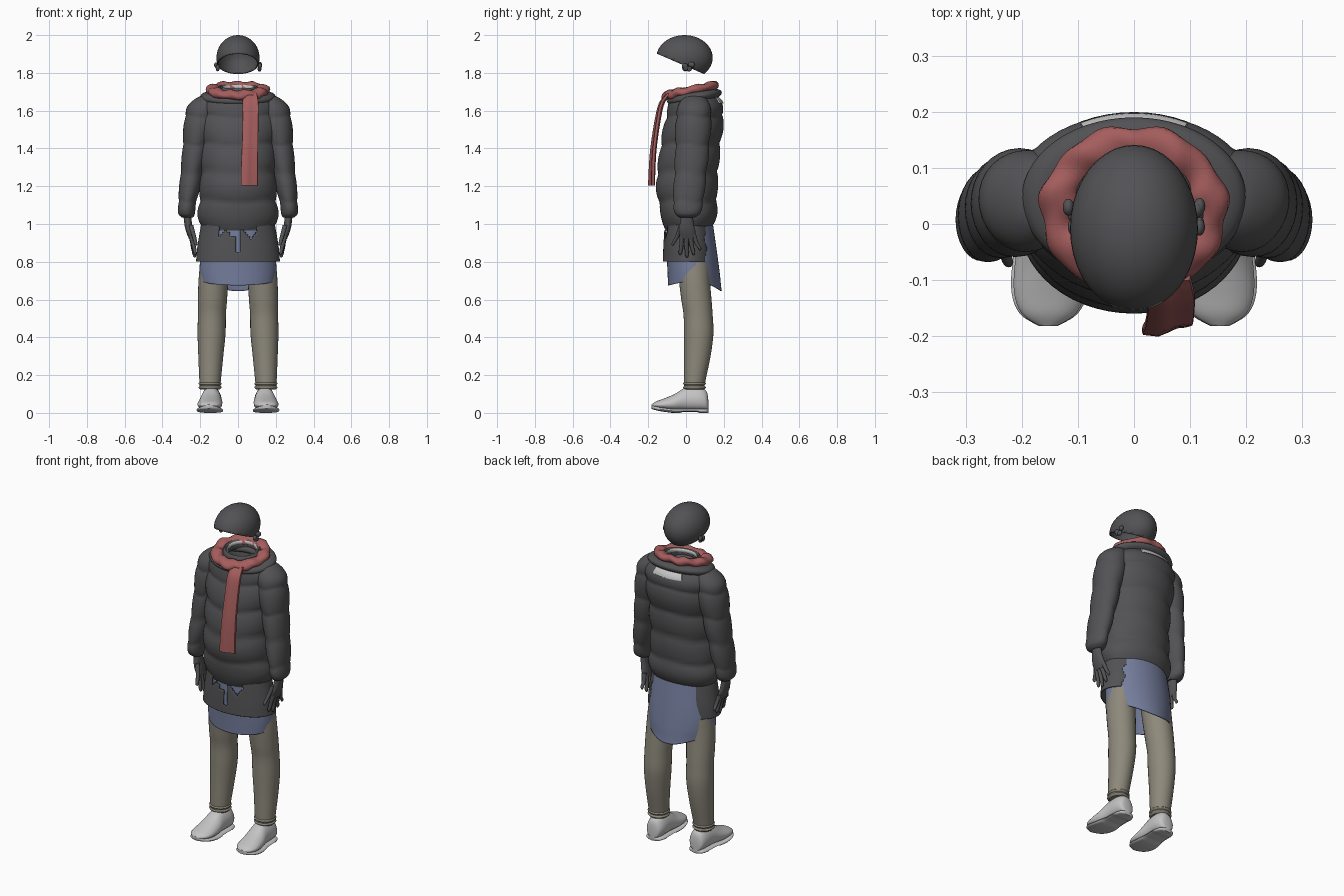
import bpy, bmesh, math, random
from math import sin, cos, pi
from mathutils import Vector

if "Cube" in bpy.data.objects:
    bpy.data.objects.remove(bpy.data.objects["Cube"])
random.seed(4)


def material(name, r, g, b):
    m = bpy.data.materials.new(name)
    m.use_nodes = True
    m.diffuse_color = (r, g, b, 1)
    m.node_tree.nodes["Principled BSDF"].inputs["Base Color"].default_value = (r, g, b, 1)
    return m


CHARCOAL = material("charcoal", 0.085, 0.085, 0.09)
RED = material("scarf red", 0.38, 0.11, 0.11)
BLUE = material("dusty blue", 0.18, 0.21, 0.34)
KHAKI = material("khaki", 0.27, 0.25, 0.2)
GREY = material("pale grey", 0.55, 0.55, 0.55)


def finish(name, bm, mat, thick=0.0):
    bmesh.ops.recalc_face_normals(bm, faces=bm.faces[:])
    mesh = bpy.data.meshes.new(name)
    bm.to_mesh(mesh)
    bm.free()
    mesh.materials.append(mat)
    ob = bpy.data.objects.new(name, mesh)
    bpy.context.collection.objects.link(ob)
    if thick:
        mod = ob.modifiers.new("thickness", "SOLIDIFY")
        mod.thickness = thick
    bpy.ops.object.select_all(action="DESELECT")
    ob.select_set(True)
    bpy.context.view_layer.objects.active = ob
    bpy.ops.object.shade_smooth_by_angle(angle=math.radians(50))
    return ob


def surface(name, fn, nu, nv, mat, wrap_v=False, caps=False, thick=0.0, drop=None):
    """Skin fn(angle, t): angle runs around the ring, t from 0 to 1 along it."""
    bm = bmesh.new()
    rows = nv if wrap_v else nv + 1
    grid = [[bm.verts.new(fn(2 * pi * i / nu, j / nv)) for i in range(nu)] for j in range(rows)]
    for j in range(nv):
        low, high = grid[j], grid[(j + 1) % rows]
        for i in range(nu):
            k = (i + 1) % nu
            bm.faces.new((low[i], low[k], high[k], high[i]))
    if caps:
        bm.faces.new(grid[0][::-1])
        bm.faces.new(grid[-1])
    if drop:
        doomed = [f for f in bm.faces if drop(f.calc_center_median())]
        bmesh.ops.delete(bm, geom=doomed, context="FACES")
    return finish(name, bm, mat, thick)


def along(keys, t):
    """Smooth interpolation through a list of key tuples."""
    f = t * (len(keys) - 1)
    i = min(int(f), len(keys) - 2)
    f -= i
    a, b, c, d = (keys[max(0, min(len(keys) - 1, i + n))] for n in (-1, 0, 1, 2))
    return [q + f / 2 * (r - p + f * (2 * p - 5 * q + 4 * r - s + f * (3 * (q - r) + s - p)))
            for p, q, r, s in zip(a, b, c, d)]


def puff(z, depth):
    """Shrink factor that pinches quilted cloth at regular seams."""
    return 1 - depth * (1 - abs(sin(pi * (z - 0.97) / 0.15)) ** 0.6)


def tube(name, keys, mat, side=1, depth=0.0, nu=32, nv=48, **kw):
    """Stack of ellipses; keys are (z, x, y, half width, half depth)."""
    def fn(a, t):
        z, x, y, rx, ry = along(keys, t)
        k = puff(z + 0.008 * sin(3 * a), depth) if depth else 1
        return (side * (x + k * rx * cos(a)), y + k * ry * sin(a), z)
    return surface(name, fn, nu, nv, mat, **kw)


def ellipsoid(name, centre, radii, mat, cut=None, thick=0.0):
    bm = bmesh.new()
    bmesh.ops.create_uvsphere(bm, u_segments=40, v_segments=24, radius=1)
    for v in bm.verts:
        v.co = Vector(c + r * p for c, r, p in zip(centre, radii, v.co))
    if cut:
        bmesh.ops.bisect_plane(bm, geom=bm.verts[:] + bm.edges[:] + bm.faces[:],
                               plane_co=cut[0], plane_no=cut[1], clear_inner=True)
    return finish(name, bm, mat, thick)


# Open dome hat with slanted rim and small ear buckles
ellipsoid("hat", (0, -0.008, 1.88), (0.114, 0.149, 0.12), CHARCOAL,
          ((0, -0.155, 1.902), (0, 0.11, 0.255)), 0.006)
for side in (-1, 1):
    for n in range(5):
        ellipsoid("ear_buckle", (side * random.uniform(0.105, 0.118), random.uniform(-0.01, 0.04),
                                 random.uniform(1.815, 1.85)), (0.01, 0.015, 0.014), CHARCOAL)

# Quilted jacket body; the last rings fold down into the neck
tube("jacket_body", [(0.965, 0, 0.01, 0.19, 0.125), (1.05, 0, 0.015, 0.215, 0.15),
                     (1.2, 0, 0.005, 0.205, 0.165), (1.4, 0, 0.022, 0.205, 0.162),
                     (1.52, 0, 0.04, 0.215, 0.16), (1.61, 0, 0.05, 0.215, 0.15),
                     (1.665, 0, 0.045, 0.18, 0.13), (1.69, 0, 0.04, 0.13, 0.105),
                     (1.66, 0, 0.04, 0.1, 0.085), (1.58, 0, 0.04, 0.09, 0.075)],
     CHARCOAL, depth=0.08, nu=56, nv=90, caps=True)


# Padded collar, inner lining and shirt collar
def ring(rx, ry, cy, cz, tilt, wide, tall, wobble=0.0):
    def fn(a, t):
        b = 2 * pi * t
        w = 1 + wobble * (sin(7 * b) + sin(11 * b + 2 * a))
        r = wide * w * cos(a)
        y = cy + (ry + r) * sin(b)
        z = cz + tilt * (y - cy) + tall * w * sin(a) + wobble * 0.03 * sin(9 * b)
        return ((rx + r) * cos(b), y, z)
    return fn


surface("jacket_collar", ring(0.155, 0.1, 0.045, 1.672, 0.16, 0.045, 0.026), 16, 56, CHARCOAL, wrap_v=True)
surface("collar_lining", ring(0.098, 0.085, 0.04, 1.7, 0.15, 0.012, 0.03), 12, 48, CHARCOAL, wrap_v=True)
surface("shirt_collar", ring(0.085, 0.075, 0.04, 1.715, 0.15, 0.004, 0.01), 8, 48, GREY, wrap_v=True)

# Scarf loop and hanging tail
surface("scarf_loop", ring(0.135, 0.118, 0.025, 1.707, 0.2, 0.032, 0.024, 0.1), 14, 90, RED, wrap_v=True)
TAIL = [(1.69, 0.065, -0.09, 0.035), (1.64, 0.066, -0.128, 0.042), (1.55, 0.066, -0.15, 0.042),
        (1.4, 0.063, -0.172, 0.043), (1.28, 0.06, -0.18, 0.045), (1.205, 0.06, -0.182, 0.045)]


def tail(a, t):
    z, x, y, w = along(TAIL, t)
    across = max(-1, min(1, 1.2 * cos(a)))
    return (x + w * across, y + 0.012 * sin(a) + 0.012 * t * across + 0.003 * sin(5 * across), z)


surface("scarf_tail", tail, 20, 30, RED, caps=True)


# Pale patch showing across the upper back
def patch(a, t):
    b = pi / 2 + 0.5 * (2 * t - 1)
    k, lift = 0.5 + 0.5 * cos(a), 0.004 * sin(a)
    return ((0.2 - 0.03 * k) * cos(b), 0.05 + (0.148 - 0.028 * k + lift) * sin(b), 1.638 + 0.034 * k + lift)


surface("back_patch", patch, 8, 16, GREY, caps=True)

# Blue skirt, longer at the back
SKIRT = [(0.675, 0, 0.035, 0.198, 0.13), (0.75, 0, 0.035, 0.203, 0.133),
         (0.85, 0, 0.03, 0.198, 0.132), (1.02, 0, 0.02, 0.18, 0.12)]


def skirt(a, t):
    z, x, y, rx, ry = along(SKIRT, t)
    flare = max(0, sin(a)) ** 4 * (1 - t) ** 2
    dip = 0.03 * abs(sin(a)) * (1 - t) ** 3
    return (rx * cos(a), y + ry * sin(a) + 0.025 * flare, z - 0.03 * flare + 0.03 * (1 - t) ** 3 - dip)


surface("skirt", skirt, 56, 24, BLUE, thick=0.005)

# Ragged shorts layer, open at the back and torn at the front
def torn(p):
    rag = 0.012 * sin(70 * p.x) + 0.008 * sin(60 * p.z)
    if p.y > 0:
        return p.y > 0.115 + rag
    return (abs(p.x) < 0.1 and p.z > 0.945 + rag) or (abs(p.x) < 0.01 and p.z > 0.85)


tube("shorts_layer", [(0.802, 0, 0.015, 0.222, 0.138), (0.88, 0, 0.015, 0.215, 0.135),
                      (1.0, 0, 0.012, 0.195, 0.125)], CHARCOAL, nu=120, nv=24, thick=0.004, drop=torn)

LEG = [(0.125, 0.148, 0.045, 0.052, 0.054), (0.16, 0.148, 0.045, 0.056, 0.056),
       (0.3, 0.144, 0.06, 0.066, 0.07), (0.42, 0.14, 0.067, 0.074, 0.078),
       (0.52, 0.138, 0.064, 0.074, 0.077), (0.6, 0.135, 0.055, 0.077, 0.08),
       (0.7, 0.13, 0.045, 0.079, 0.082), (0.8, 0.12, 0.04, 0.08, 0.085)]
ARM = [(1.035, 0.268, 0.005, 0.03, 0.042), (1.055, 0.272, 0.008, 0.044, 0.066),
       (1.1, 0.27, 0.01, 0.048, 0.08), (1.2, 0.255, 0.018, 0.057, 0.085),
       (1.35, 0.233, 0.03, 0.066, 0.09), (1.45, 0.218, 0.035, 0.075, 0.094),
       (1.55, 0.2, 0.04, 0.086, 0.097), (1.62, 0.185, 0.043, 0.085, 0.088),
       (1.67, 0.165, 0.045, 0.05, 0.055), (1.685, 0.15, 0.045, 0.01, 0.01)]
PALM = [(0.92, 0.245, 0.01, 0.014, 0.04), (0.96, 0.256, 0.006, 0.019, 0.044),
        (1.0, 0.264, 0.004, 0.02, 0.037), (1.06, 0.268, 0.004, 0.022, 0.03)]
# Shoe keys: y, centre x, half width, height
SHOE = [(0.118, 0.142, 0.02, 0.07), (0.108, 0.142, 0.042, 0.115), (0.07, 0.141, 0.054, 0.138),
        (0.0, 0.143, 0.056, 0.135), (-0.06, 0.147, 0.064, 0.1), (-0.12, 0.15, 0.064, 0.075),
        (-0.16, 0.152, 0.048, 0.06), (-0.182, 0.153, 0.015, 0.045)]


def shoe(side, sole):
    def fn(a, t):
        y, x, w, h = along(SHOE, t)
        lift = 0.022 * max(0, t - 0.6) / 0.4
        c, s = (math.copysign(abs(q) ** 0.75, q) for q in (cos(a), sin(a)))
        if sole:
            grow = 1.07
            z = lift + 0.011 + 0.011 * s + (0.006 if 0.3 < t < 0.5 and s < 0 else 0)
        else:
            grow = 1 - 0.3 * max(0, s)
            z = lift + 0.014 + (h - lift - 0.014) * (s + 1) / 2
        return (side * (x + w * grow * c), y, z)
    return fn


for side, label in ((1, "left"), (-1, "right")):
    tube(label + "_trouser_leg", LEG, KHAKI, side, caps=True)
    tube(label + "_sleeve", ARM, CHARCOAL, side, 0.1, nv=80, caps=True)
    tube(label + "_hand", PALM, CHARCOAL, side, nu=20, nv=12, caps=True)
    surface(label + "_shoe", shoe(side, False), 28, 28, GREY, caps=True)
    surface(label + "_sole", shoe(side, True), 20, 28, GREY, caps=True)
    # Trouser cuff folds
    for z in (0.135, 0.155):
        tube(label + "_cuff_fold", [(z - 0.012, 0.148, 0.045, 0.05, 0.05), (z, 0.148, 0.045, 0.061, 0.061),
                                    (z + 0.012, 0.148, 0.045, 0.05, 0.05)], KHAKI, side, nv=8)
    # Fingers and thumb: root y, tip y, tip x, root z, tip z
    for y0, y1, x1, z0, z1 in ((-0.025, -0.068, 0.222, 0.985, 0.885), (-0.02, -0.03, 0.225, 0.93, 0.835),
                               (0.002, 0.005, 0.228, 0.93, 0.822), (0.022, 0.04, 0.232, 0.93, 0.835),
                               (0.04, 0.072, 0.238, 0.935, 0.86)):
        tube(label + "_finger", [(z1, x1, y1, 0.003, 0.003), (z1 + 0.012, x1 + 0.002, y1, 0.009, 0.009),
                                 ((z0 + z1) / 2, x1 / 2 + 0.122, (y0 + y1) / 2, 0.011, 0.011),
                                 (z0 + 0.01, 0.25, y0, 0.013, 0.013)], CHARCOAL, side, nu=12, nv=12, caps=True)
